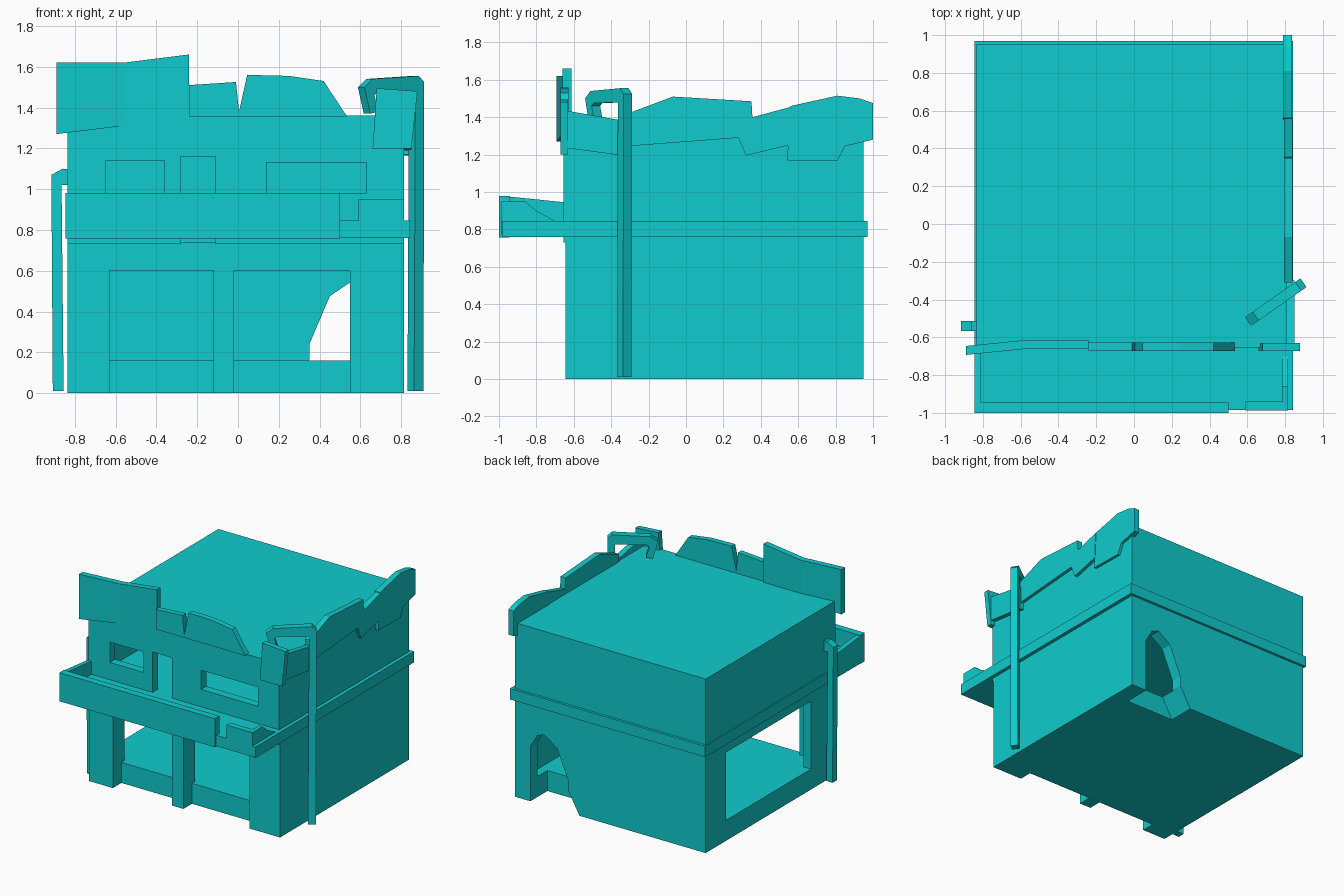
import bpy, bmesh, math
from mathutils import Matrix

old = bpy.data.objects.get("Cube")
if old:
    bpy.data.objects.remove(old)

# Single flat colour
teal = bpy.data.materials.new("bright_teal")
teal.use_nodes = True
COLOUR = (0.005, 0.6, 0.61, 1)
teal.diffuse_color = COLOUR
teal.node_tree.nodes["Principled BSDF"].inputs["Base Color"].default_value = COLOUR


def prism(name, outline, axis, a, b, matrix=None):
    """Extrude a 2D outline from a to b along the given axis."""
    place = {"x": lambda p, t: (t, p[0], p[1]),
             "y": lambda p, t: (p[0], t, p[1]),
             "z": lambda p, t: (p[0], p[1], t)}[axis]
    bm = bmesh.new()
    near = [bm.verts.new(place(p, a)) for p in outline]
    far = [bm.verts.new(place(p, b)) for p in outline]
    bm.faces.new(near)
    bm.faces.new(far[::-1])
    n = len(outline)
    for i in range(n):
        j = (i + 1) % n
        bm.faces.new((near[i], far[i], far[j], near[j]))
    if matrix:
        bm.transform(matrix)
    bmesh.ops.recalc_face_normals(bm, faces=bm.faces)
    mesh = bpy.data.meshes.new(name)
    bm.to_mesh(mesh)
    bm.free()
    mesh.materials.append(teal)
    ob = bpy.data.objects.new(name, mesh)
    bpy.context.scene.collection.objects.link(ob)
    return ob


def box(name, x0, x1, y0, y1, z0, z1):
    return prism(name, [(x0, y0), (x1, y0), (x1, y1), (x0, y1)], "z", z0, z1)


def carve(target, cutters):
    """Cut each cutter from the target, then discard it."""
    for cutter in cutters:
        cutter.hide_render = True
        mod = target.modifiers.new("cut", "BOOLEAN")
        mod.operation = "DIFFERENCE"
        mod.solver = "EXACT"
        mod.object = cutter
        bpy.context.view_layer.objects.active = target
        bpy.ops.object.modifier_apply(modifier=mod.name)
        bpy.data.objects.remove(cutter)


L, R, BACK = -0.835, 0.815, 0.95

# Ground storey: hollow room, two front bays, side opening, broken back hole
ground = box("ground_storey", L, R, -0.645, BACK, 0, 0.74)
hole = [(0.25, -0.01), (0.35, 0.165), (0.35, 0.24), (0.45, 0.475),
        (0.56, 0.55), (0.62, 0.53), (0.68, 0.43), (0.68, -0.01)]
carve(ground, [
    box("room_cutter", -0.77, 0.75, -0.5, 0.86, 0.16, 0.69),
    box("left_bay_cutter", -0.63, -0.12, -0.8, -0.54, -0.1, 0.6),
    box("right_bay_cutter", -0.02, 0.55, -0.8, -0.54, -0.1, 0.6),
    box("left_bay_top_cutter", -0.63, -0.12, -0.6, -0.4, 0.16, 0.6),
    box("right_bay_top_cutter", -0.02, 0.55, -0.6, -0.4, 0.16, 0.6),
    box("side_cutter", -1, -0.7, -0.35, 0.7, 0.16, 0.69),
    prism("hole_cutter", hole, "y", 0.74, 1.1),
])

# Upper storey: hollow room with two windows and a door
upper = box("upper_storey", L, R, -0.655, BACK, 0.73, 1.36)
carve(upper, [
    box("upper_room_cutter", -0.77, 0.75, -0.59, 0.88, 0.8, 1.3),
    box("left_window_cutter", -0.65, -0.36, -0.8, -0.5, 0.98, 1.14),
    box("right_window_cutter", 0.14, 0.63, -0.8, -0.5, 0.98, 1.13),
    box("door_cutter", -0.28, -0.11, -0.8, -0.57, 0.7, 1.16),
])

# Floor band running round the building and out to the balcony
box("floor_band", -0.845, 0.843, -0.985, 0.97, 0.76, 0.845)

# Balcony parapets, broken towards the right
box("balcony_front_wall", -0.845, 0.5, -1, -0.945, 0.757, 0.98)
box("balcony_front_stub", 0.59, 0.815, -0.987, -0.94, 0.77, 0.95)
prism("balcony_left_wall", [(-0.99, 0.8), (-0.6, 0.8), (-0.6, 0.94), (-0.99, 0.98)],
      "x", -0.845, -0.81)
prism("balcony_right_wall", [(-0.98, 0.8), (-0.7, 0.8), (-0.7, 0.845), (-0.8, 0.9),
                             (-0.86, 0.95), (-0.98, 0.95)], "x", 0.785, 0.815)

# Front roof boards; the left one bends forward at its outer end
prism("front_board_left", [(-0.56, 1.31), (-0.24, 1.31), (-0.24, 1.66), (-0.56, 1.62)],
      "y", -0.66, -0.613)
bend = Matrix.Identity(4)
bend[1][0], bend[1][3] = -0.1, -0.056
bend[1][0] = 0.1
bend[1][3] = 0.056
prism("front_board_left_end", [(-0.89, 1.27), (-0.56, 1.31), (-0.56, 1.62), (-0.89, 1.62)],
      "y", -0.66, -0.613, bend)
prism("front_board_middle", [(-0.24, 1.355), (-0.24, 1.51), (-0.01, 1.525), (0.005, 1.38),
                             (0.045, 1.56), (0.25, 1.555), (0.42, 1.53), (0.535, 1.355)],
      "y", -0.672, -0.628)
prism("front_board_right", [(0.66, 1.2), (0.85, 1.2), (0.88, 1.48), (0.68, 1.495)],
      "y", -0.672, -0.63)

# Roof boards along the left-hand side of the building
prism("side_board_front", [(-0.64, 1.235), (-0.3, 1.19), (-0.3, 1.375), (-0.64, 1.435)],
      "x", 0.805, 0.85)
prism("side_board_middle", [(-0.31, 1.245), (0.28, 1.29), (0.32, 1.195), (0.55, 1.25),
                            (0.56, 1.455), (0.355, 1.4), (0.35, 1.485), (-0.07, 1.51),
                            (-0.31, 1.42)], "x", 0.795, 0.84)
prism("side_board_back", [(0.54, 1.17), (0.81, 1.165), (0.85, 1.245), (1, 1.28), (1, 1.475),
                          (0.93, 1.5), (0.81, 1.515), (0.56, 1.46)], "x", 0.79, 0.836)

# Bent pipes: a tall hooked one and a short one running into the wall
turn = Matrix.Translation((0.87, -0.33, 0)) @ Matrix.Rotation(math.radians(215), 4, "Z")
prism("tall_hooked_pipe", [(-0.028, 0.01), (0.028, 0.01), (0.02, 1.48), (0.245, 1.475),
                           (0.265, 1.46), (0.24, 1.38), (0.29, 1.37), (0.325, 1.5),
                           (0.275, 1.54), (0.0, 1.555), (-0.033, 1.525)],
      "y", -0.028, 0.028, turn)
prism("short_pipe", [(-0.908, 0.01), (-0.855, 0.01), (-0.865, 1.02), (-0.82, 1.02),
                     (-0.82, 1.095), (-0.86, 1.1), (-0.915, 1.07)], "y", -0.567, -0.513)
